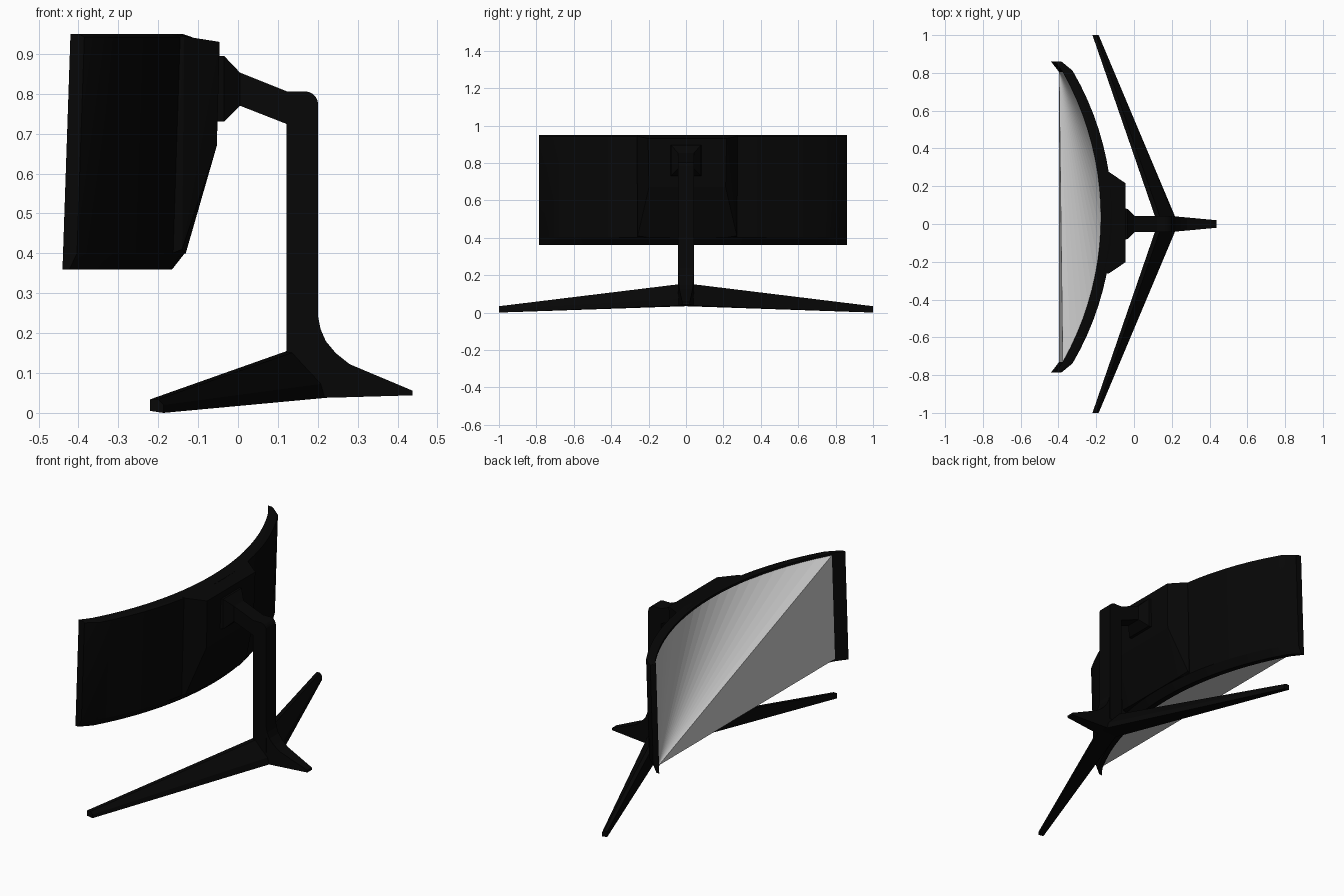
import bpy, bmesh, math

if "Cube" in bpy.data.objects:
    bpy.data.objects.remove(bpy.data.objects["Cube"])

black = bpy.data.materials.new("black_plastic")
black.diffuse_color = (0.002, 0.002, 0.002, 1)
black.use_nodes = True
black.node_tree.nodes["Principled BSDF"].inputs["Base Color"].default_value = black.diffuse_color


def finish(name, bm, mat=black, smooth=False):
    if mat:
        bmesh.ops.recalc_face_normals(bm, faces=bm.faces)
    me = bpy.data.meshes.new(name)
    bm.to_mesh(me)
    bm.free()
    ob = bpy.data.objects.new(name, me)
    bpy.context.collection.objects.link(ob)
    if mat:
        me.materials.append(mat)
    if smooth:
        bpy.context.view_layer.objects.active = ob
        ob.select_set(True)
        bpy.ops.object.shade_smooth_by_angle(angle=math.radians(25))
        ob.select_set(False)
    return ob


def loft(name, rings):
    """Closed solid through rings of equal point count."""
    bm = bmesh.new()
    vs = [[bm.verts.new(p) for p in r] for r in rings]
    n = len(rings[0])
    for a, b in zip(vs, vs[1:]):
        for i in range(n):
            bm.faces.new((a[i], a[(i + 1) % n], b[(i + 1) % n], b[i]))
    bm.faces.new(vs[0])
    bm.faces.new(vs[-1])
    return finish(name, bm)


# --- curved screen housing (slightly tilted back) ---
CY, N = 0.037, 20


def lean(x, y, z):
    return (x + (z - 0.36) * 0.034, y, z)


def arc(x0, r, d):
    return (x0 - r + math.sqrt(r * r - d * d), CY + d)


stations = [((-0.44, CY - 0.824), (-0.405, CY - 0.824))]
for i in range(N + 1):
    t = 2 * i / N - 1
    stations.append((arc(-0.195, 1.56, 0.768 * t), arc(-0.135, 1.535, 0.775 * t)))
stations.append(((-0.44, CY + 0.824), (-0.405, CY + 0.824)))

# each section: (share of the way from front to back, height)
section = [(0, 0.372), (0, 0.36), (0.5, 0.36), (1, 0.40),
           (1, 0.942), (0.6, 0.95), (0, 0.95), (0, 0.938)]
bm = bmesh.new()
rings = [[bm.verts.new(lean(f[0] + (b[0] - f[0]) * s, f[1] + (b[1] - f[1]) * s, z))
          for s, z in section] for f, b in stations]
last = len(rings) - 2
for k, (a, b) in enumerate(zip(rings, rings[1:])):
    count = 8 if k in (0, last) else 7      # side bezels close the front
    for i in range(count):
        j = (i + 1) % 8
        bm.faces.new((a[i], a[j], b[j], b[i]))
bm.faces.new(rings[0])
bm.faces.new(rings[-1])
finish("screen_housing", bm, smooth=True)

# --- display panel: one sheet fanned from the left lower corner to the rim ---
bm = bmesh.new()
fronts = [s[0] for s in reversed(stations[1:-1])]
rim = [lean(*p, 0.372) for p in fronts] + [lean(*p, 0.938) for p in reversed(fronts)]
vs = [bm.verts.new(p) for p in rim]
for i in range(1, len(vs) - 1):
    bm.faces.new((vs[0], vs[i], vs[i + 1]))
finish("display_panel", bm, mat=None)

# --- raised housing on the back ---
bm = bmesh.new()
for s in (-1, 1):
    for x, y, z in [(-0.16, 0.27, 0.947), (-0.135, 0.27, 0.944), (-0.046, 0.21, 0.93),
                    (-0.053, 0.205, 0.67), (-0.062, 0.2, 0.655), (-0.131, 0.2, 0.40),
                    (-0.14, 0.265, 0.41), (-0.165, 0.265, 0.40)]:
        bm.verts.new((x, 0.007 + s * y, z))
bmesh.ops.convex_hull(bm, input=bm.verts)
finish("back_bulge", bm)


# --- mount and arm ---
def rect(x, w, z0, z1):
    return [(x, -w, z0), (x, w, z0), (x, w, z1), (x, -w, z1)]


loft("mount_plate_and_arm", [rect(-0.07, 0.085, 0.73, 0.895), rect(-0.035, 0.08, 0.73, 0.895),
                             rect(0.005, 0.042, 0.77, 0.853), rect(0.125, 0.042, 0.723, 0.805)])

# --- upright post with rounded top corner ---
post = [(0.122, 0.1), (0.122, 0.806)]
for i in range(6):
    a = math.radians(90 - 18 * i)
    post.append((0.168 + 0.033 * math.cos(a), 0.773 + 0.033 * math.sin(a)))
post.append((0.201, 0.1))
loft("post", [[(x, y, z) for x, z in post] for y in (-0.042, 0.042)])

# --- rear foot flaring out of the post, narrowing to its tip ---
foot = [(0.13, 0.04), (0.13, 0.25), (0.201, 0.24), (0.207, 0.21), (0.22, 0.18),
        (0.245, 0.15), (0.28, 0.122), (0.437, 0.056), (0.437, 0.044), (0.23, 0.038)]


def foot_width(x):
    return 0.042 - 0.022 * max(0, (x - 0.2) / 0.237)


loft("rear_foot", [[(x, s * foot_width(x), z) for x, z in foot] for s in (-1, 1)])

# --- long front legs, mirrored ---
root = [(0.125, 0.034), (0.234, 0.039), (0.224, 0.075), (0.15, 0.156), (0.125, 0.156)]
tip = [(-0.22, 0.005), (-0.187, 0.0), (-0.187, 0.02), (-0.2, 0.034), (-0.22, 0.034)]
for side, s in (("left", 1), ("right", -1)):
    loft("front_leg_" + side, [[(x, 0, z) for x, z in root],
                               [(x, s, z) for x, z in tip]])
